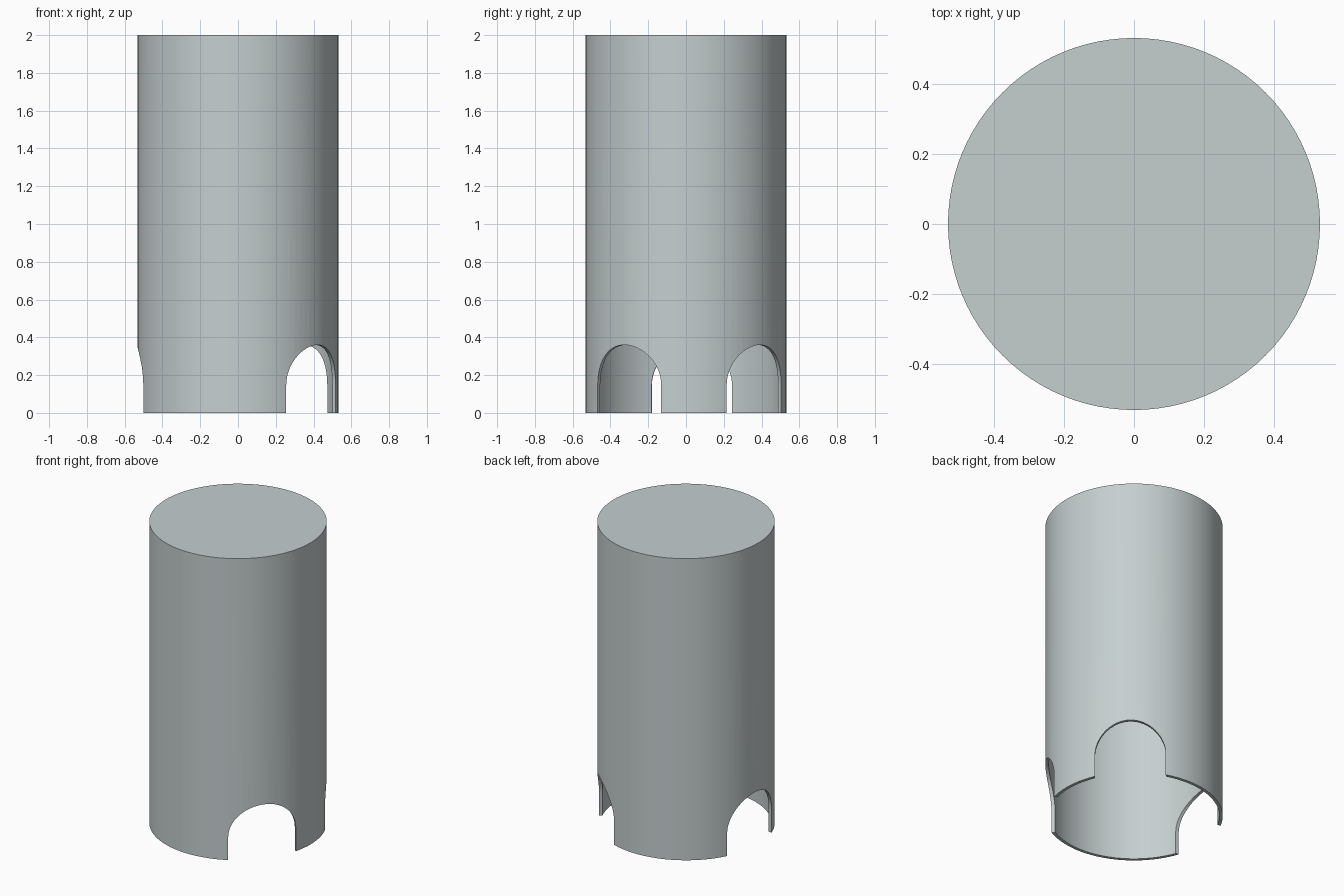
import bpy
import bmesh
from math import cos, sin, pi, radians
from mathutils import Matrix

RADIUS, HEIGHT, WALL = 0.533, 2.0, 0.02
ARCH_HALF, ARCH_TOP = 0.213, 0.36
ARCH_ANGLES = (-37.8, 47.4, 176.2)
SIDES, ARCH_STEPS = 96, 32

if "Cube" in bpy.data.objects:
    bpy.data.objects.remove(bpy.data.objects["Cube"], do_unlink=True)


def make_object(name, bm):
    bmesh.ops.recalc_face_normals(bm, faces=bm.faces)
    mesh = bpy.data.meshes.new(name)
    bm.to_mesh(mesh)
    bm.free()
    obj = bpy.data.objects.new(name, mesh)
    bpy.context.collection.objects.link(obj)
    return obj


def add_ring(bm, radius, z):
    return [bm.verts.new((radius * cos(2 * pi * i / SIDES),
                          radius * sin(2 * pi * i / SIDES), z)) for i in range(SIDES)]


def arch_cutter(angle):
    """Round-topped prism reaching outward from the axis."""
    bm = bmesh.new()
    spring = ARCH_TOP - ARCH_HALF
    profile = [(ARCH_HALF, -0.1)]
    profile += [(ARCH_HALF * cos(pi * i / ARCH_STEPS),
                 spring + ARCH_HALF * sin(pi * i / ARCH_STEPS))
                for i in range(ARCH_STEPS + 1)]
    profile.append((-ARCH_HALF, -0.1))
    face = bm.faces.new([bm.verts.new((0.2, y, z)) for y, z in profile])
    extruded = bmesh.ops.extrude_face_region(bm, geom=[face])["geom"]
    bmesh.ops.translate(bm, vec=(0.6, 0, 0),
                        verts=[v for v in extruded if isinstance(v, bmesh.types.BMVert)])
    bmesh.ops.transform(bm, matrix=Matrix.Rotation(radians(angle), 4, "Z"), verts=bm.verts)
    cutter = make_object("arch_cutter", bm)
    cutter.hide_render = True
    return cutter


# Hollow cylinder, closed at the top and open at the bottom
bm = bmesh.new()
rings = [add_ring(bm, r, z) for r, z in ((RADIUS, HEIGHT), (RADIUS, 0),
                                         (RADIUS - WALL, 0), (RADIUS - WALL, HEIGHT - WALL))]
for a, b in zip(rings, rings[1:]):
    for i in range(SIDES):
        j = (i + 1) % SIDES
        bm.faces.new((a[i], b[i], b[j], a[j]))
bm.faces.new(rings[0])
bm.faces.new(rings[-1])
body = make_object("cylinder_cover", bm)
bpy.context.view_layer.objects.active = body
body.select_set(True)

# Arched openings around the lower rim
for angle in ARCH_ANGLES:
    cutter = arch_cutter(angle)
    cut = body.modifiers.new("arch_opening", "BOOLEAN")
    cut.operation, cut.solver, cut.object = "DIFFERENCE", "EXACT", cutter
    bpy.ops.object.modifier_apply(modifier=cut.name)
    bpy.data.objects.remove(cutter, do_unlink=True)

# Single pale grey finish
grey = bpy.data.materials.new("pale_grey")
grey.use_nodes = True
colour = (0.56, 0.62, 0.625, 1)
grey.diffuse_color = colour
grey.node_tree.nodes["Principled BSDF"].inputs["Base Color"].default_value = colour
body.data.materials.clear()
body.data.materials.append(grey)

bpy.ops.object.select_all(action="DESELECT")
body.select_set(True)
bpy.ops.object.shade_smooth_by_angle(angle=radians(30))
